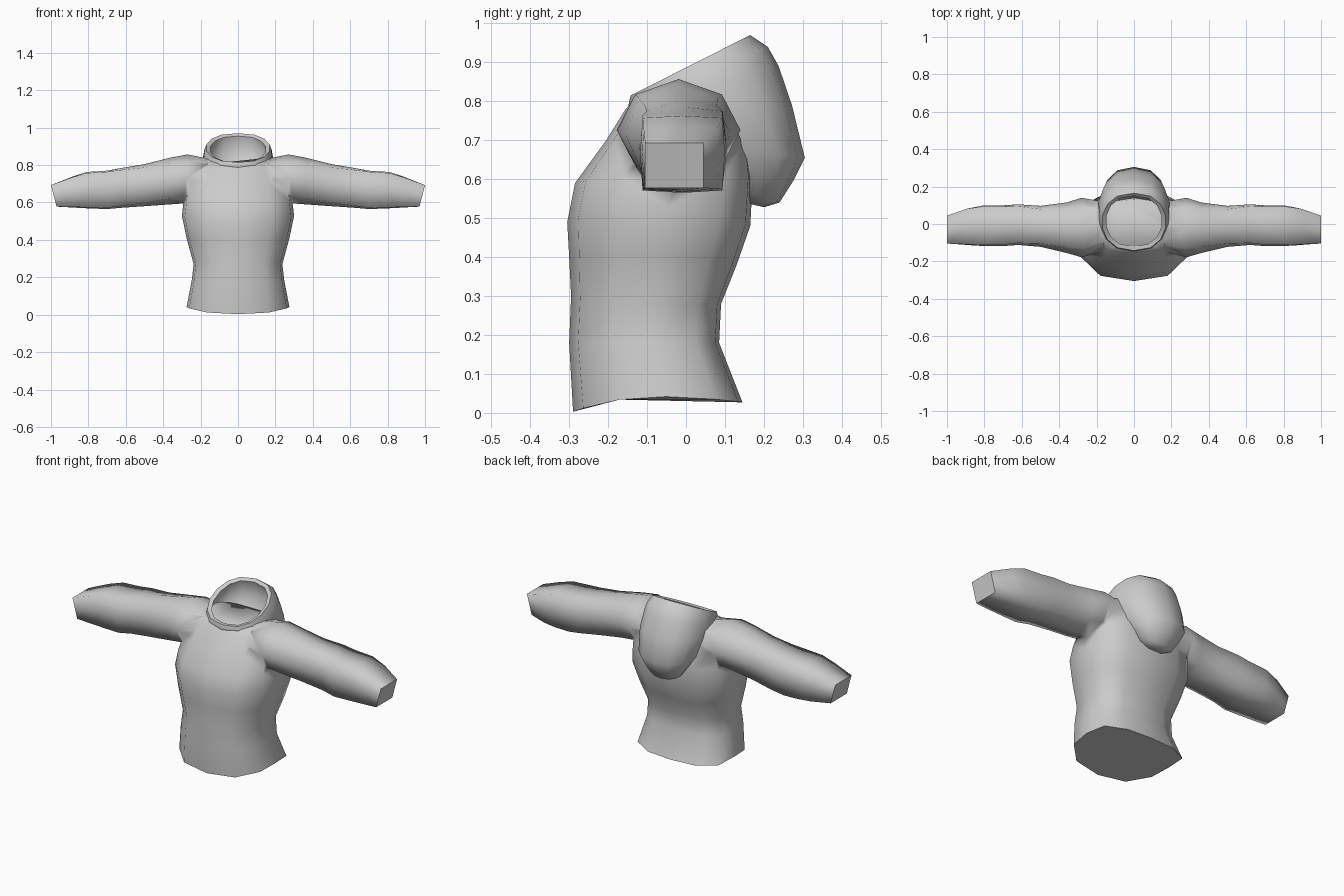
import bpy, bmesh, math
from mathutils import Vector

if "Cube" in bpy.data.objects:
    bpy.data.objects.remove(bpy.data.objects["Cube"])

fabric = bpy.data.materials.new("grey_fabric")
fabric.diffuse_color = (0.6, 0.6, 0.6, 1)
fabric.use_nodes = True
fabric.node_tree.nodes["Principled BSDF"].inputs["Base Color"].default_value = fabric.diffuse_color


def loft(name, rings, cap_start=False, cap_end=False, drop=None, angle=60):
    """Skin a list of closed rings; drop(centre) removes hidden faces."""
    bm = bmesh.new()
    loops = [[bm.verts.new(p) for p in ring] for ring in rings]
    for a, b in zip(loops, loops[1:]):
        n = len(a)
        for i in range(n):
            j = (i + 1) % n
            bm.faces.new((a[i], a[j], b[j], b[i]))
    if cap_start:
        bm.faces.new(loops[0][::-1])
    if cap_end:
        bm.faces.new(loops[-1])
    bmesh.ops.recalc_face_normals(bm, faces=bm.faces)
    if drop:
        hidden = [f for f in bm.faces if drop(f.calc_center_median())]
        bmesh.ops.delete(bm, geom=hidden, context='FACES')
    mesh = bpy.data.meshes.new(name)
    bm.to_mesh(mesh)
    bm.free()
    mesh.materials.append(fabric)
    mesh.shade_smooth()
    mesh.set_sharp_from_angle(angle=math.radians(angle))
    obj = bpy.data.objects.new(name, mesh)
    bpy.context.collection.objects.link(obj)
    return obj


# Torso: unit half section with a squarer back, mirrored in x
HALF = [(0, -1), (.6, -.88), (.95, -.45), (1, .1), (.95, .68), (.55, .95), (0, 1)]
SECTION = HALF + [(-x, y) for x, y in HALF[-2:0:-1]]


def torso_ring(width, front, back, z_front, z_side, z_back):
    mid, depth = (front + back) / 2, (back - front) / 2
    ring = []
    for u, v in SECTION:
        z_end = z_front if v < 0 else z_back
        z = z_side + (z_end - z_side) * abs(v) ** 2
        ring.append(Vector((u * width, mid + v * depth, z)))
    return ring


torso_rings = [
    (.275, -.29, .145, .003, .042, .027),
    (.248, -.30, .085, .18, .18, .18),
    (.237, -.295, .09, .30, .27, .28),
    (.275, -.30, .13, .40, .41, .38),
    (.30, -.305, .165, .49, .53, .48),
    (.29, -.285, .172, .59, .61, .61),
    (.275, -.205, .16, .70, .72, .70),
    (.24, -.155, .14, .78, .81, .77),
    (.17, -.135, .13, .80, .84, .81),
]
torso = loft("torso", [torso_ring(*r) for r in torso_rings],
             cap_start=True, cap_end=True)


# Sleeves: boxy eight sided rings that are rounder near the shoulder
def sleeve_ring(x, lean, y0, y1, z0, z1, bulge):
    ym, zm = (y0 + y1) / 2, (z0 + z1) / 2
    hy, hz = (y1 - y0) / 2, (z1 - z0) / 2
    k = 1 - bulge
    units = [(-k, -k), (0, -1), (k, -k), (1, 0), (k, k), (0, 1), (-k, k), (-1, 0)]
    return [Vector((x + lean * v, ym + u * hy, zm + v * hz)) for u, v in units]


sleeve_rings = [
    (.17, -.01, -.15, .12, .64, .835, .3),
    (.28, -.01, -.178, .14, .595, .857, .3),
    (.36, 0, -.155, .115, .59, .84, .25),
    (.50, 0, -.122, .097, .58, .805, .16),
    (.62, 0, -.112, .105, .572, .785, .1),
    (.70, 0, -.118, .10, .565, .77, .06),
    (.80, .01, -.118, .10, .568, .763, .06),
    (.88, .015, -.113, .085, .572, .735, .04),
    (.985, .015, -.105, .045, .578, .693, 0),
]
sleeves = []
for side, label in ((1, "right"), (-1, "left")):
    rings = [[Vector((p.x * side, p.y, p.z)) for p in sleeve_ring(*r)]
             for r in sleeve_rings]
    sleeves.append(loft(label + "_sleeve", rings, cap_start=True, cap_end=True))

# Sew the sleeves to the torso as one surface
for s in sleeves:
    m = torso.modifiers.new("sew", 'BOOLEAN')
    m.operation, m.solver, m.object = 'UNION', 'EXACT', s
deps = bpy.context.evaluated_depsgraph_get()
sewn = bpy.data.meshes.new_from_object(torso.evaluated_get(deps))
torso.modifiers.clear()
torso.data = sewn
torso.name = "torso_and_sleeves"
for s in sleeves:
    bpy.data.objects.remove(s)


# Smooth everywhere except round the hem and cuffs
def is_cap(f):
    c = f.calc_center_median()
    return abs(c.x) > .96 or (c.z < .06 and f.normal.z < -.7)


bm = bmesh.new()
bm.from_mesh(sewn)
bmesh.ops.remove_doubles(bm, verts=bm.verts, dist=.002)
bm.normal_update()
for f in bm.faces:
    f.smooth = True
for e in bm.edges:
    e.smooth = not any(is_cap(f) for f in e.link_faces)
bm.to_mesh(sewn)
bm.free()


# Hood: tilted oval rings, from the neck lining over the rim and down the back
def hood_ring(width, y_front, z_front, y_back, z_back, n=14):
    ring = []
    for i in range(n):
        a = 2 * math.pi * i / n
        t = (1 - math.cos(a)) / 2
        s = math.copysign(abs(math.sin(a)) ** .8, math.sin(a))
        ring.append(Vector((s * width, y_front + (y_back - y_front) * t,
                            z_front + (z_back - z_front) * t)))
    return ring


hood_rings = [
    (.15, -.12, .80, .14, .80),
    (.165, -.125, .805, .18, .87),
    (.15, -.12, .815, .15, .955),
    (.172, -.142, .815, .165, .97),
    (.183, -.146, .80, .21, .94),
    (.19, -.148, .785, .238, .89),
    (.195, -.12, .76, .272, .79),
    (.172, -.05, .70, .305, .655),
    (.135, .04, .64, .275, .595),
    (.095, .10, .58, .24, .54),
    (.04, .13, .545, .20, .528),
]
loft("hood", [hood_ring(*r) for r in hood_rings], cap_end=True,
     drop=lambda c: c.y < .09 and c.z < .74)
